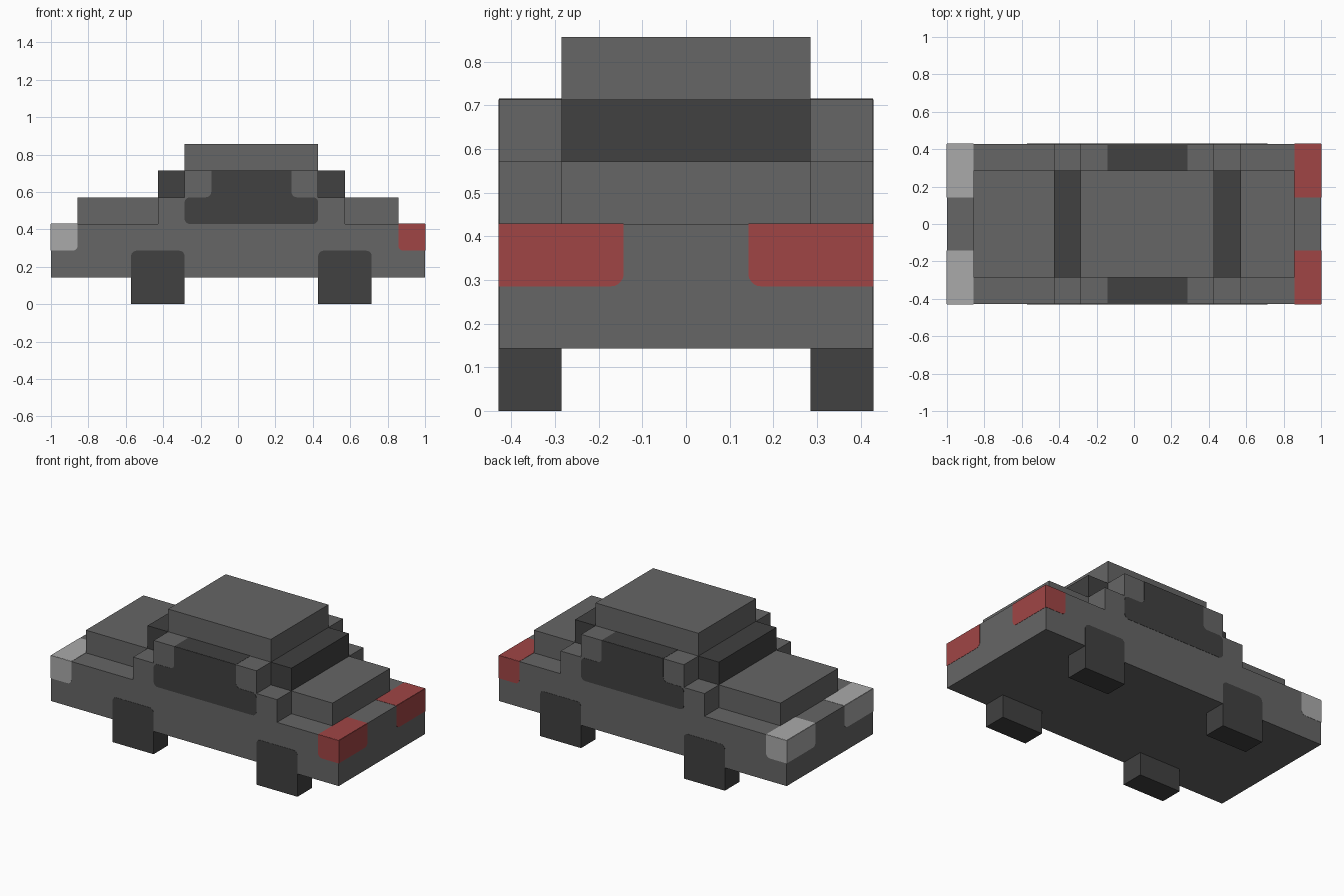
import bpy, bmesh, math
from mathutils import Vector

if "Cube" in bpy.data.objects:
    bpy.data.objects.remove(bpy.data.objects["Cube"], do_unlink=True)

U = 1 / 7        # one block of the blocky grid
SKIN = 0.0015    # how far painted plates stand proud
R = 0.2          # corner radius of painted plates, in blocks


def material(name, rgb):
    m = bpy.data.materials.new(name)
    m.use_nodes = True
    m.diffuse_color = (*rgb, 1)
    m.node_tree.nodes["Principled BSDF"].inputs["Base Color"].default_value = (*rgb, 1)
    return m


GREY = material("body grey", (0.133, 0.133, 0.133))
DARK = material("dark glass and rubber", (0.052, 0.052, 0.052))
LIGHT = material("headlight grey", (0.402, 0.402, 0.402))
RED = material("taillight red", (0.352, 0.06, 0.06))


def finish(name, bm, mat, mirror=False):
    bmesh.ops.recalc_face_normals(bm, faces=bm.faces)
    mesh = bpy.data.meshes.new(name)
    bm.to_mesh(mesh)
    bm.free()
    mesh.materials.append(mat)
    ob = bpy.data.objects.new(name, mesh)
    bpy.context.collection.objects.link(ob)
    if mirror:
        mod = ob.modifiers.new("Mirror", "MIRROR")
        mod.use_axis = (False, True, False)
        mod.use_mirror_merge = False
    return ob


def add_box(bm, x, y, z):
    """Box between (low, high) pairs given in blocks."""
    made = bmesh.ops.create_cube(bm, size=1)["verts"]
    for v in made:
        v.co = Vector([(p[0] if c < 0 else p[1]) * U for c, p in zip(v.co, (x, y, z))])


def box(name, mat, x, y, z, mirror=False):
    bm = bmesh.new()
    add_box(bm, x, y, z)
    return finish(name, bm, mat, mirror)


def rounded(corners):
    """Replace corners marked with a radius by short arcs."""
    pts = [Vector(c[:2]) for c in corners]
    out = []
    for i, c in enumerate(corners):
        p = pts[i]
        if len(c) < 3:
            out.append(p)
            continue
        a = (pts[i - 1] - p).normalized() * c[2]
        b = (pts[(i + 1) % len(pts)] - p).normalized() * c[2]
        for k in range(6):
            t = math.pi / 2 * k / 5
            out.append(p + a + b - b * math.cos(t) - a * math.sin(t))
    return out


def add_plate(bm, axis, level, corners):
    """Thin plate lying on the plane axis = level (in blocks)."""
    side = 1 if level > 0 else -1
    verts = []
    for p in rounded(corners):
        co = [p.x * U, p.y * U]
        co.insert(axis, level * U + side * SKIN)
        verts.append(bm.verts.new(co))
    face = bm.faces.new(verts)
    back = bmesh.ops.extrude_face_region(bm, geom=[face], use_keep_orig=True)["geom"]
    shift = Vector((0, 0, 0))
    shift[axis] = -2 * side * SKIN
    bmesh.ops.translate(bm, vec=shift,
                        verts=[g for g in back if isinstance(g, bmesh.types.BMVert)])


# Bodywork
box("lower_body", GREY, (-7, 7), (-3, 3), (1, 3))
box("hood", GREY, (-6, -3), (-2, 2), (3, 4))
box("trunk", GREY, (4, 6), (-2, 2), (3, 4))
box("cabin_base", GREY, (-3, 4), (-3, 3), (3, 4))
box("cabin", GREY, (-2, 3), (-3, 3), (4, 5))
box("roof", GREY, (-2, 3), (-2, 2), (5, 6))

# Front and rear glass
box("windshield", DARK, (-3, -2), (-2, 2), (4, 5))
box("rear_window", DARK, (3, 4), (-2, 2), (4, 5))

# Side windows, wrapping over the shoulder of the cabin
bm = bmesh.new()
add_plate(bm, 1, 3, [(-2, 3, R), (3, 3, R), (3, 4, R), (2, 4, R),
                     (2, 5), (-1, 5), (-1, 4, R), (-2, 4, R)])
add_plate(bm, 2, 5, [(-1, 2), (2, 2), (2, 3), (-1, 3)])
finish("side_windows", bm, DARK, mirror=True)

# Wheels: a block below the body and a flush outer plate
for name, x in (("front_wheels", -4), ("rear_wheels", 3)):
    bm = bmesh.new()
    add_box(bm, (x, x + 2), (2, 3), (0, 1))
    add_plate(bm, 1, 3, [(x, 0), (x + 2, 0), (x + 2, 2, R), (x, 2, R)])
    finish(name, bm, DARK, mirror=True)

# Corner lamps, covering side, end and top
for name, mat, s in (("headlights", LIGHT, -1), ("taillights", RED, 1)):
    bm = bmesh.new()
    add_plate(bm, 1, 3, [(7 * s, 3), (7 * s, 2), (6 * s, 2, R), (6 * s, 3)])
    add_plate(bm, 0, 7 * s, [(3, 3), (3, 2), (1, 2, R), (1, 3)])
    add_plate(bm, 2, 3, [(7 * s, 3), (6 * s, 3), (6 * s, 1), (7 * s, 1)])
    finish(name, bm, mat, mirror=True)
